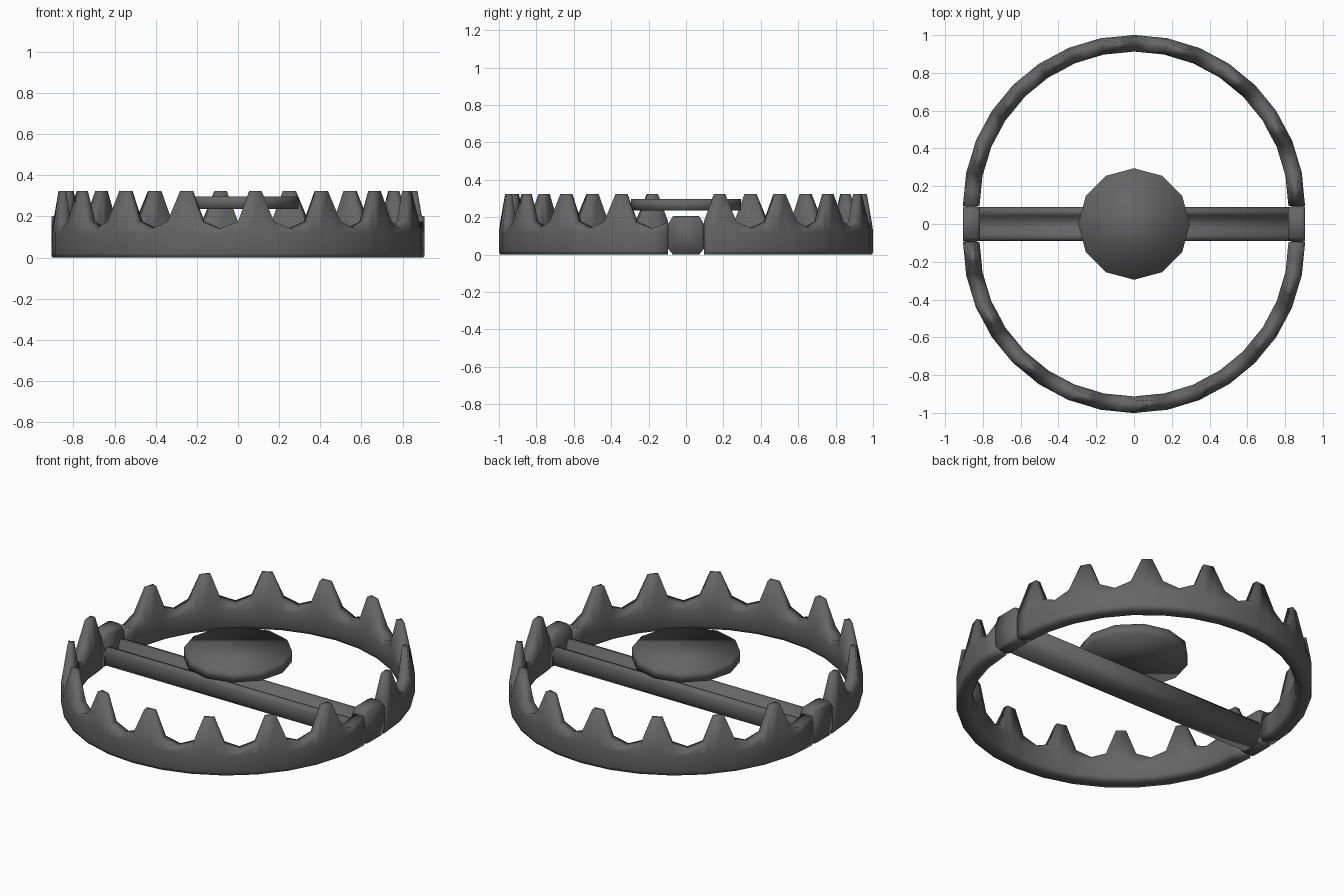
import bpy, bmesh
from math import sin, cos, radians, pi

if "Cube" in bpy.data.objects:
    bpy.data.objects.remove(bpy.data.objects["Cube"])

SEG = 11.25          # angular size of one jaw segment
OFF = 0.095          # each half ring is centred this far from the hinge line

iron = bpy.data.materials.new("dark_iron")
iron.diffuse_color = (0.13, 0.13, 0.13, 1)
iron.use_nodes = True
iron.node_tree.nodes["Principled BSDF"].inputs["Base Color"].default_value = iron.diffuse_color


def make(name, bm):
    bmesh.ops.recalc_face_normals(bm, faces=bm.faces)
    for f in bm.faces:
        f.smooth = True
    me = bpy.data.meshes.new(name)
    bm.to_mesh(me)
    bm.free()
    me.materials.append(iron)
    ob = bpy.data.objects.new(name, me)
    bpy.context.collection.objects.link(ob)
    return ob


def loft(bm, rings):
    # skin a list of equal closed sections and cap the ends
    vs = [[bm.verts.new(p) for p in r] for r in rings]
    n = len(vs[0])
    for a, b in zip(vs, vs[1:]):
        for i in range(n):
            j = (i + 1) % n
            bm.faces.new((a[i], a[j], b[j], b[i]))
    bm.faces.new(vs[0])
    bm.faces.new(vs[-1][::-1])


def jaw_section(deg, top, r_in, r_out, k, turn):
    # (radius, height) outline of the jaw at one station
    prof = [(0.83, 0), (0.9, 0), (0.906, 0.02), (0.906, 0.12),
            (r_out, top), (r_in, top), (0.818, 0.12), (0.818, 0.02)]
    a = radians(deg)
    return [(turn * r * k * sin(a), -turn * (OFF + r * k * cos(a)), z) for r, z in prof]


# Toothed half-ring jaws: alternating tooth and valley segments
for name, turn in (("front_jaw", 1), ("back_jaw", -1)):
    rings = []
    flat = cos(radians(SEG / 2))
    for s in range(16):
        start = -90 + s * SEG
        mid = start + SEG / 2
        rings.append(jaw_section(start, 0.175, 0.835, 0.898, 1, turn))
        if s % 2 == 0:
            for d in (-1.9, 1.9):
                rings.append(jaw_section(mid + d, 0.325, 0.847, 0.878, flat, turn))
        else:
            rings.append(jaw_section(mid, 0.14, 0.83, 0.9, flat, turn))
    rings.append(jaw_section(90, 0.175, 0.835, 0.898, 1, turn))
    bm = bmesh.new()
    loft(bm, rings)
    make(name, bm)

# Hinge blocks joining the jaws
hub = [(-0.07, 0), (0.07, 0), (0.095, 0.03), (0.095, 0.165),
       (0.07, 0.205), (-0.07, 0.205), (-0.095, 0.165), (-0.095, 0.03)]
for name, side in (("left_hinge", -1), ("right_hinge", 1)):
    bm = bmesh.new()
    rings = []
    for x, k in ((0.815, 0.9), (0.835, 1), (0.89, 1), (0.906, 0.95)):
        rings.append([(side * x, y * k, 0.1025 + (z - 0.1025) * k) for y, z in hub])
    loft(bm, rings)
    make(name, bm)

# Channel-shaped base bar
half = [(0.055, 0), (0.085, 0.03), (0.09, 0.1), (0.075, 0.12), (0.045, 0.115), (0.032, 0.075)]
channel = half + [(-y, z) for y, z in reversed(half)]
bm = bmesh.new()
loft(bm, [[(x, y, z) for y, z in channel] for x in (-0.83, 0.83)])
make("base_bar", bm)

# Twelve-sided trigger pan floating above the bar
bm = bmesh.new()
rings = []
for r, z in ((0.295, 0.237), (0.295, 0.298)):
    rings.append([(r * cos(i * pi / 6), r * sin(i * pi / 6), z) for i in range(12)])
loft(bm, rings)
make("trigger_pan", bm)
